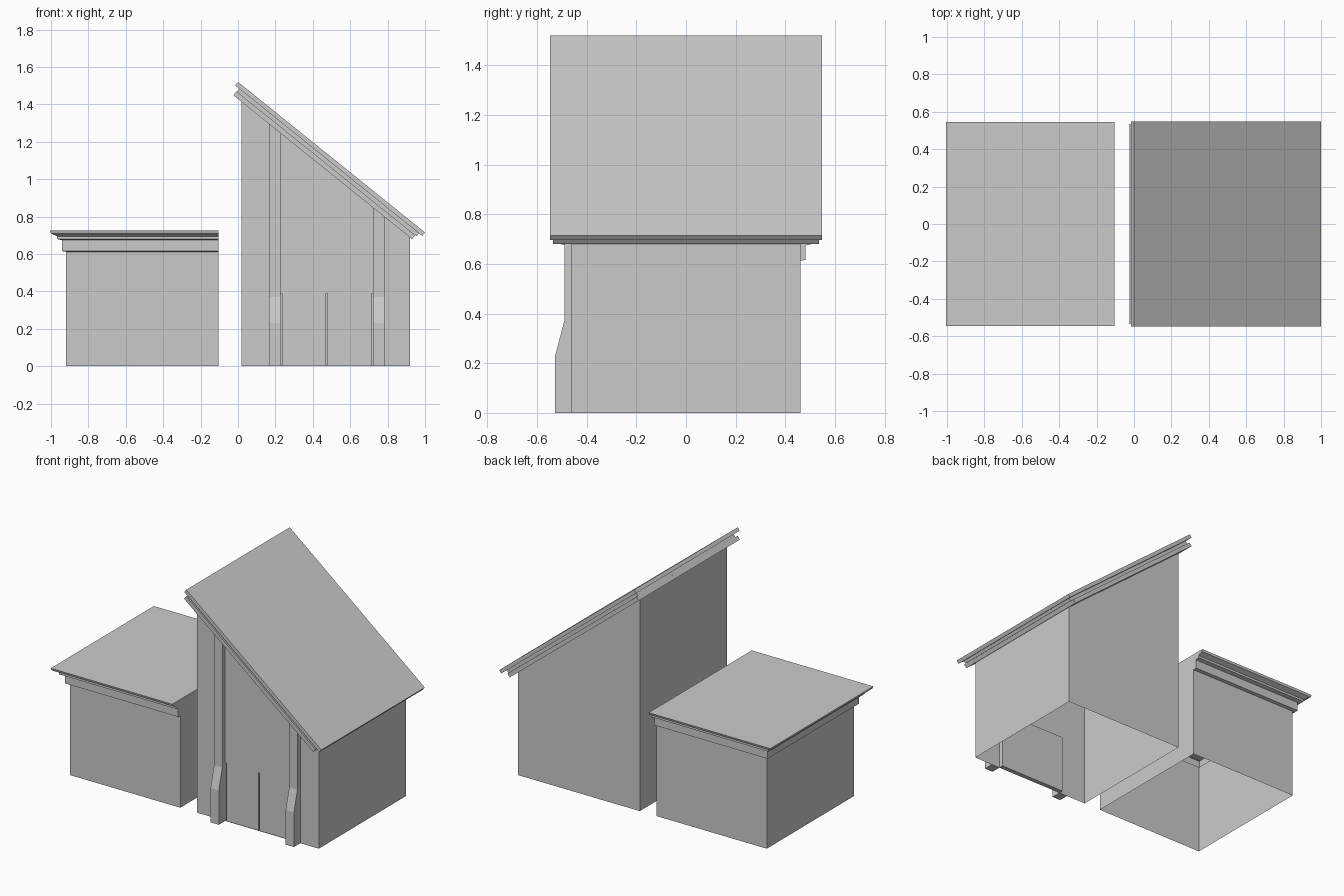
import bpy, bmesh

if "Cube" in bpy.data.objects:
    bpy.data.objects.remove(bpy.data.objects["Cube"])

def mesh(name, verts, faces):
    bm = bmesh.new()
    vs = [bm.verts.new(v) for v in verts]
    for f in faces:
        bm.faces.new([vs[i] for i in f])
    bmesh.ops.recalc_face_normals(bm, faces=bm.faces)
    me = bpy.data.meshes.new(name)
    bm.to_mesh(me)
    bm.free()
    ob = bpy.data.objects.new(name, me)
    bpy.context.collection.objects.link(ob)
    return ob

def loft(name, rings, cap_start=True, cap_end=True):
    n = len(rings[0])
    faces = [(k*n+i, k*n+(i+1) % n, (k+1)*n+(i+1) % n, (k+1)*n+i)
             for k in range(len(rings)-1) for i in range(n)]
    if cap_start:
        faces.append(tuple(range(n)))
    if cap_end:
        faces.append(tuple((len(rings)-1)*n+i for i in range(n)))
    return mesh(name, [v for r in rings for v in r], faces)

def box(name, x0, x1, y0, y1, z0, z1):
    return loft(name, [[(x0, y0, z), (x1, y0, z), (x1, y1, z), (x0, y1, z)] for z in (z0, z1)])

# Low annex: hollow walls and a stepped cornice on three sides
def annex_ring(o, z):
    return [(-.105, -.46-o, z), (-.105, .46+o, z), (-.92-o, .46+o, z), (-.92-o, -.46-o, z)]

loft("annex_walls", [annex_ring(0, 0), annex_ring(0, .612)], False, False)
cornice = [(0, .612), (.022, .616), (.022, .674), (.048, .68), (.048, .695), (.08, .71), (.085, .725)]
loft("annex_cornice_roof", [annex_ring(o, z) for o, z in cornice], False, True)

# Tall house: open-bottomed wall shell with a door opening in front
W = .46
def under(x):
    return 1.436 - .805*x

front = [(.02, 0), (.227, 0), (.227, .39), (.722, .39), (.722, 0), (.92, 0),
         (.92, under(.92)), (.02, under(.02))]
verts = [(x, -W, z) for x, z in front] + [(x, W, z) for x, z in (front[0], front[5], front[6], front[7])]
mesh("house_walls", verts, [range(8), (8, 9, 10, 11), (0, 8, 11, 7), (5, 9, 10, 6)])

# Recessed doorway with two doors
D = -W + .03
loft("door_frame", [[(.227, y, 0), (.227, y, .39), (.722, y, .39), (.722, y, 0)] for y in (-W, D)], False, True)
for side, x0, x1 in (("left", .236, .47), ("right", .479, .713)):
    box("door_" + side, x0, x1, -W + .004, D, 0, .39)

# Front buttresses with flared feet, cut to the roof slope
for side, x0, x1 in (("left", .166, .227), ("right", .722, .783)):
    loft("buttress_" + side, [[(x, -W, 0), (x, -.527, 0), (x, -.527, .23), (x, -.49, .37),
                               (x, -.49, under(x)), (x, -W, under(x))] for x in (x0, x1)])

# Sloping roof in three layers: depth below the top line, trimmed ends, overhang
def slope_point(x, depth):
    # depth is measured at right angles to the slope
    return x - .626*depth, 1.52 - .805*x - .78*depth

for name, d0, d1, x0, x1, y in (("roof_slab", 0, .024, 0, 1, .547),
                                ("roof_groove", .024, .044, .022, .982, .515),
                                ("roof_band", .044, .071, .02, .975, .535)):
    prof = [slope_point(x0, d0), slope_point(x1, d0), slope_point(x1, d1), slope_point(x0, d1)]
    loft(name, [[(px, s*y, pz) for px, pz in prof] for s in (-1, 1)])
